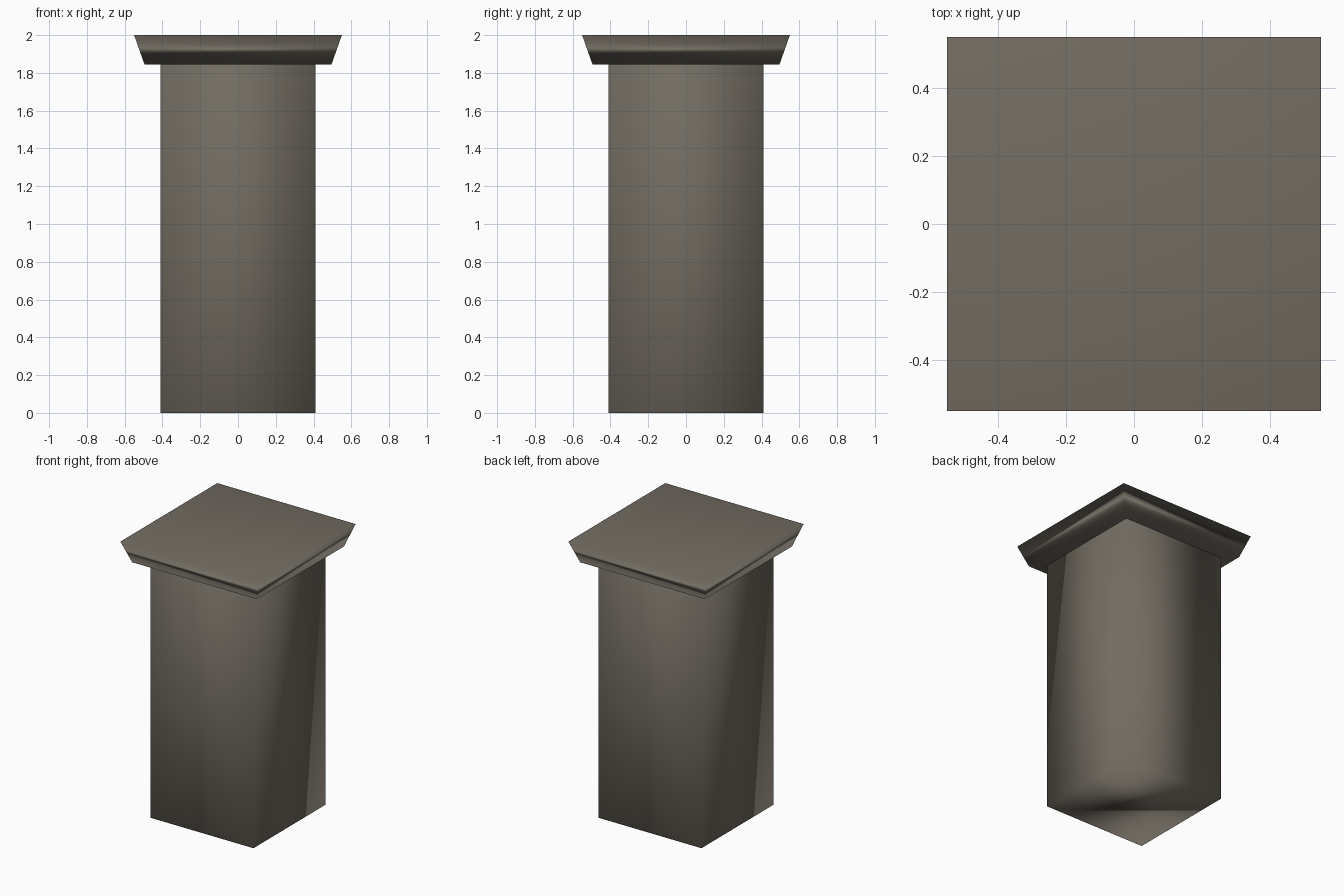
import bpy
import bmesh

if "Cube" in bpy.data.objects:
    bpy.data.objects.remove(bpy.data.objects["Cube"])

# One stone colour
stone = bpy.data.materials.new("warm grey stone")
stone.diffuse_color = (0.17, 0.152, 0.122, 1.0)
stone.use_nodes = True
stone.node_tree.nodes["Principled BSDF"].inputs["Base Color"].default_value = stone.diffuse_color


def square_block(name, z0, half0, z1, half1):
    """Smooth-shaded square block, tapering from half0 to half1."""
    bm = bmesh.new()
    bmesh.ops.create_cube(bm, size=2)
    for v in bm.verts:
        z, half = (z1, half1) if v.co.z > 0 else (z0, half0)
        v.co = (v.co.x * half, v.co.y * half, z)
    for f in bm.faces:
        f.smooth = True
    mesh = bpy.data.meshes.new(name)
    bm.to_mesh(mesh)
    bm.free()
    mesh.materials.append(stone)
    obj = bpy.data.objects.new(name, mesh)
    bpy.context.collection.objects.link(obj)
    # soft shading weighted by face area
    mod = obj.modifiers.new("area shading", 'WEIGHTED_NORMAL')
    mod.mode = 'FACE_AREA'
    return obj


# Pillar shaft and flared cap slab
square_block("pillar_shaft", 0.0, 0.41, 1.85, 0.41)
square_block("pillar_cap", 1.845, 0.495, 2.0, 0.55)
